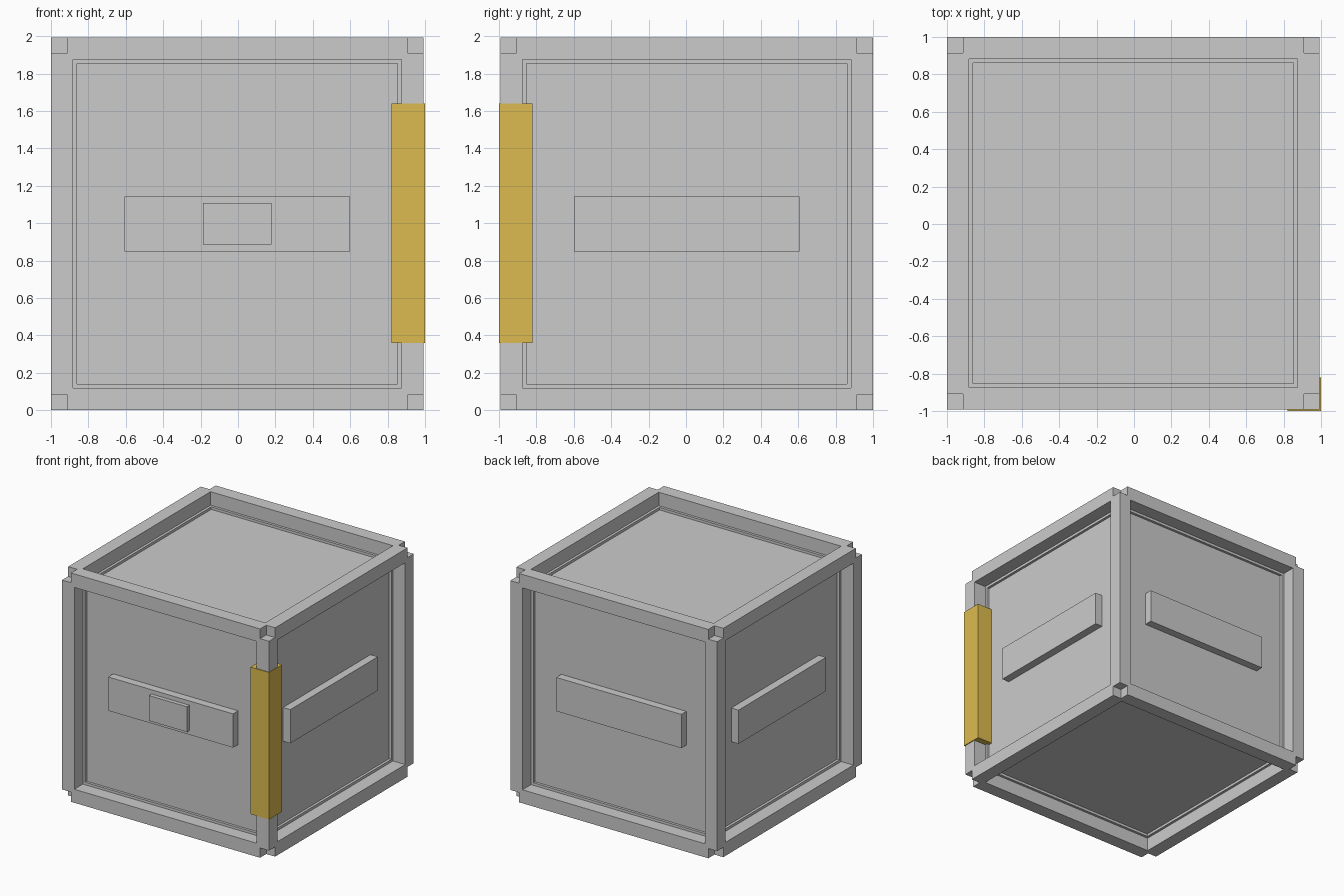
import bpy, bmesh
from mathutils import Vector, Matrix
from itertools import product
from math import pi

if "Cube" in bpy.data.objects:
    bpy.data.objects.remove(bpy.data.objects["Cube"])

H = 0.9965                       # half size of the crate
C = Vector((-0.0035, 0.0035, H))  # crate centre
BORDER, DEPTH, NOTCH = 0.1665, 0.14, 0.085
PANEL = H - DEPTH                # distance from centre to a recessed panel


def add_box(bm, lo, hi, rot=Matrix.Identity(4)):
    lo, hi = Vector(lo), Vector(hi)
    m = rot @ Matrix.Translation((lo + hi) / 2) @ Matrix.Diagonal((*(hi - lo), 1))
    bmesh.ops.create_cube(bm, size=1, matrix=m)


def finish(name, bm, loc=C):
    me = bpy.data.meshes.new(name)
    bm.to_mesh(me)
    bm.free()
    ob = bpy.data.objects.new(name, me)
    ob.location = loc
    bpy.context.collection.objects.link(ob)
    return ob


# Crate body: every face gets a flat border and a recessed panel
bm = bmesh.new()
bmesh.ops.create_cube(bm, size=2 * H)
faces = bm.faces[:]
bmesh.ops.inset_individual(bm, faces=faces, thickness=BORDER)
for f in faces:
    n = f.normal.copy()
    new = bmesh.ops.extrude_discrete_faces(bm, faces=[f])["faces"][0]
    bmesh.ops.translate(bm, verts=new.verts[:], vec=-n * DEPTH)
bmesh.ops.recalc_face_normals(bm, faces=bm.faces[:])
body = finish("crate_body", bm)

# Cubic notches out of all eight corners
bm = bmesh.new()
for s in product((-1, 1), repeat=3):
    m = Matrix.Translation(Vector(s) * H)
    bmesh.ops.create_cube(bm, size=2 * NOTCH, matrix=m)
cutter = finish("corner_cutter", bm)
cutter.hide_render = True
mod = body.modifiers.new("notches", "BOOLEAN")
mod.operation, mod.solver, mod.object = "DIFFERENCE", "EXACT", cutter
bpy.context.view_layer.objects.active = body
bpy.ops.object.modifier_apply(modifier=mod.name)
bpy.data.objects.remove(cutter)

# Handle bars on the four upright sides
for i, side in enumerate(("front", "right", "back", "left")):
    bm = bmesh.new()
    add_box(bm, (-0.602, -PANEL - 0.07, -0.147), (0.602, -PANEL + 0.02, 0.147),
            Matrix.Rotation(i * pi / 2, 4, "Z"))
    finish(side + "_handle", bm)

# Small label plate on the front handle
bm = bmesh.new()
add_box(bm, (-0.183, -PANEL - 0.105, -0.11), (0.183, -PANEL - 0.05, 0.11))
finish("front_plate", bm)

# Yellow sleeve around the front right post
bm = bmesh.new()
add_box(bm, (0.82, -1.0, 0.36), (1.0, -0.82, 1.64))
sleeve = finish("corner_sleeve", bm, (0, 0, 0))
mat = bpy.data.materials.new("yellow")
mat.diffuse_color = (0.72, 0.5, 0.08, 1)
mat.use_nodes = True
mat.node_tree.nodes["Principled BSDF"].inputs["Base Color"].default_value = mat.diffuse_color
sleeve.data.materials.append(mat)
